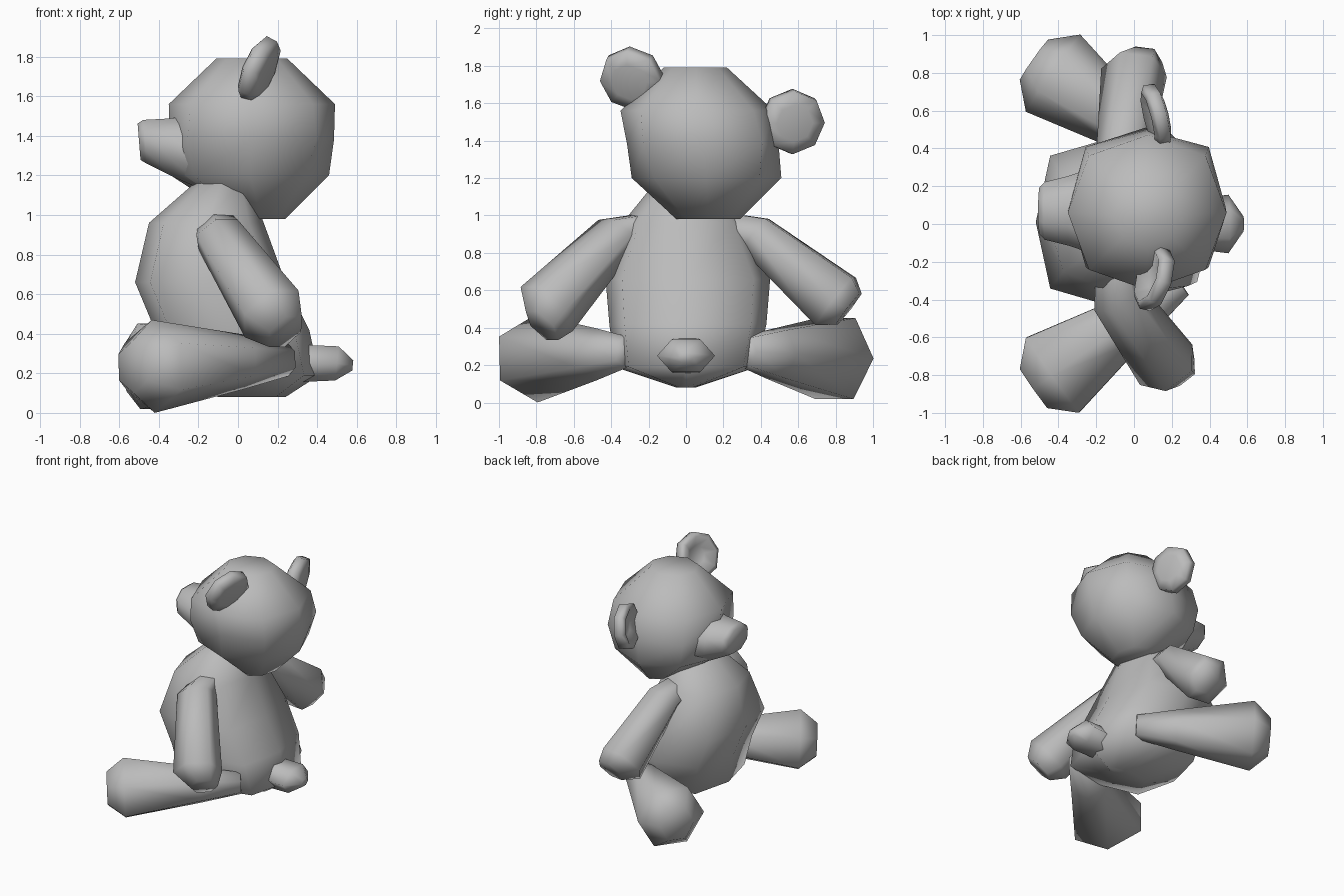
import bpy
import math
from mathutils import Vector

cube = bpy.data.objects.get("Cube")
if cube:
    bpy.data.objects.remove(cube)

grey = bpy.data.materials.new("plush_grey")
grey.use_nodes = True
grey.diffuse_color = (0.5, 0.5, 0.5, 1)
grey.node_tree.nodes["Principled BSDF"].inputs["Base Color"].default_value = (0.5, 0.5, 0.5, 1)


def loft(name, axis, sides, rings, phase=0.0):
    """Skin rings (centre, radius u, radius v, optional corner bulge) square to an axis."""
    d = Vector(axis).normalized()
    up = Vector((0, 0, 1))
    u = Vector((1, 0, 0)) if abs(d.z) > 0.95 else d.cross(up).normalized()
    v = d.cross(u)
    verts, faces = [], []
    for centre, ru, rv, *bulge in rings:
        for i in range(sides):
            a = 2 * math.pi * (i + phase) / sides
            k = bulge[0] if bulge and i % 2 else 1
            verts.append(Vector(centre) + (u * ru * math.cos(a) + v * rv * math.sin(a)) * k)
    for r in range(len(rings) - 1):
        for i in range(sides):
            j = (i + 1) % sides
            faces.append((r * sides + i, r * sides + j, (r + 1) * sides + j, (r + 1) * sides + i))
    faces.append(tuple(reversed(range(sides))))
    faces.append(tuple(range(len(verts) - sides, len(verts))))
    mesh = bpy.data.meshes.new(name)
    mesh.from_pydata(verts, [], faces)
    mesh.materials.append(grey)
    obj = bpy.data.objects.new(name, mesh)
    bpy.context.collection.objects.link(obj)
    bpy.ops.object.select_all(action='DESELECT')
    obj.select_set(True)
    bpy.context.view_layer.objects.active = obj
    bpy.ops.object.shade_smooth_by_angle(angle=math.radians(80))


# Torso, leaning forward, with the neck at the top
loft("body", (0, 0, 1), 8, [
    ((0.07, 0, 0.08), 0.17, 0.05),
    ((0.02, 0, 0.19), 0.39, 0.38, 1.14),
    ((-0.03, 0.01, 0.42), 0.39, 0.42, 1.14),
    ((-0.14, 0.01, 0.66), 0.38, 0.44, 1.13),
    ((-0.16, 0, 0.96), 0.29, 0.34, 1.05),
    ((-0.08, 0, 1.17), 0.13, 0.17)])

# Head, tilted to one side and fullest at its diagonal corners
loft("head", (0, 0, 1), 8, [
    ((0.12, 0.12, 0.98), 0.12, 0.17),
    ((0.06, 0.11, 1.20), 0.40, 0.40, 1.0),
    ((0.07, 0.09, 1.38), 0.415, 0.405, 1.11),
    ((0.07, 0.06, 1.56), 0.42, 0.41, 1.04),
    ((0.07, 0.05, 1.79), 0.18, 0.17)])

# Muzzle
loft("muzzle", (-1, 0, -0.08), 8, [
    ((-0.15, 0.07, 1.31), 0.27, 0.22),
    ((-0.34, 0.07, 1.34), 0.20, 0.16),
    ((-0.47, 0.07, 1.37), 0.165, 0.12),
    ((-0.50, 0.07, 1.37), 0.13, 0.10)], phase=0.5)

# Ears: dished discs opening towards the face
for name, centre, normal in (
        ("left_ear", (0.11, -0.29, 1.73), (-1, 0.32, 0.42)),
        ("right_ear", (0.12, 0.57, 1.50), (-1, -0.25, 0.15))):
    c, n = Vector(centre), Vector(normal).normalized()
    loft(name, n, 8, [(c + n * t, r, r) for t, r in (
        (-0.05, 0.10), (-0.03, 0.17), (0.03, 0.175), (0.05, 0.14), (0.0, 0.07))])

# Arms: buried shoulder, shoulder corner, paw, paw tip
for name, axis, points in (
        ("left_arm", (0.28, -0.36, -0.42),
         ((-0.12, -0.10, 0.97), (-0.10, -0.37, 0.90), (0.17, -0.745, 0.50), (0.24, -0.77, 0.41))),
        ("right_arm", (0.06, 0.46, -0.36),
         ((-0.10, 0.10, 0.97), (-0.06, 0.37, 0.90), (0.0, 0.80, 0.54), (0.05, 0.87, 0.50)))):
    radii = ((0.10, 0.08), (0.14, 0.12), (0.175, 0.185), (0.10, 0.12))
    loft(name, axis, 6, [(p, ru, rv) for p, (ru, rv) in zip(points, radii)])

# Legs, spread, tapering to the hips; one is rolled so its foot stands on an edge
for name, s, roll, wide, tall in (
        ("left_leg", -1, 0.5, 1.12, 0.94), ("right_leg", 1, 0.0, 1.0, 1.0)):
    hip, toe = Vector((0.25, s * 0.32, 0.27)), Vector((-0.53, s * 0.87, 0.23))
    loft(name, toe - hip, 6, [(hip.lerp(toe, t), ru * wide, rv * tall) for t, ru, rv in (
        (0, 0.07, 0.09), (0.3, 0.13, 0.15), (0.87, 0.25, 0.25), (1.0, 0.13, 0.14))], phase=roll)

# Tail
loft("tail", (1, 0, -0.1), 6, [
    ((0.30, 0, 0.25), 0.13, 0.11),
    ((0.50, 0, 0.25), 0.155, 0.10),
    ((0.58, 0, 0.24), 0.04, 0.03)])
